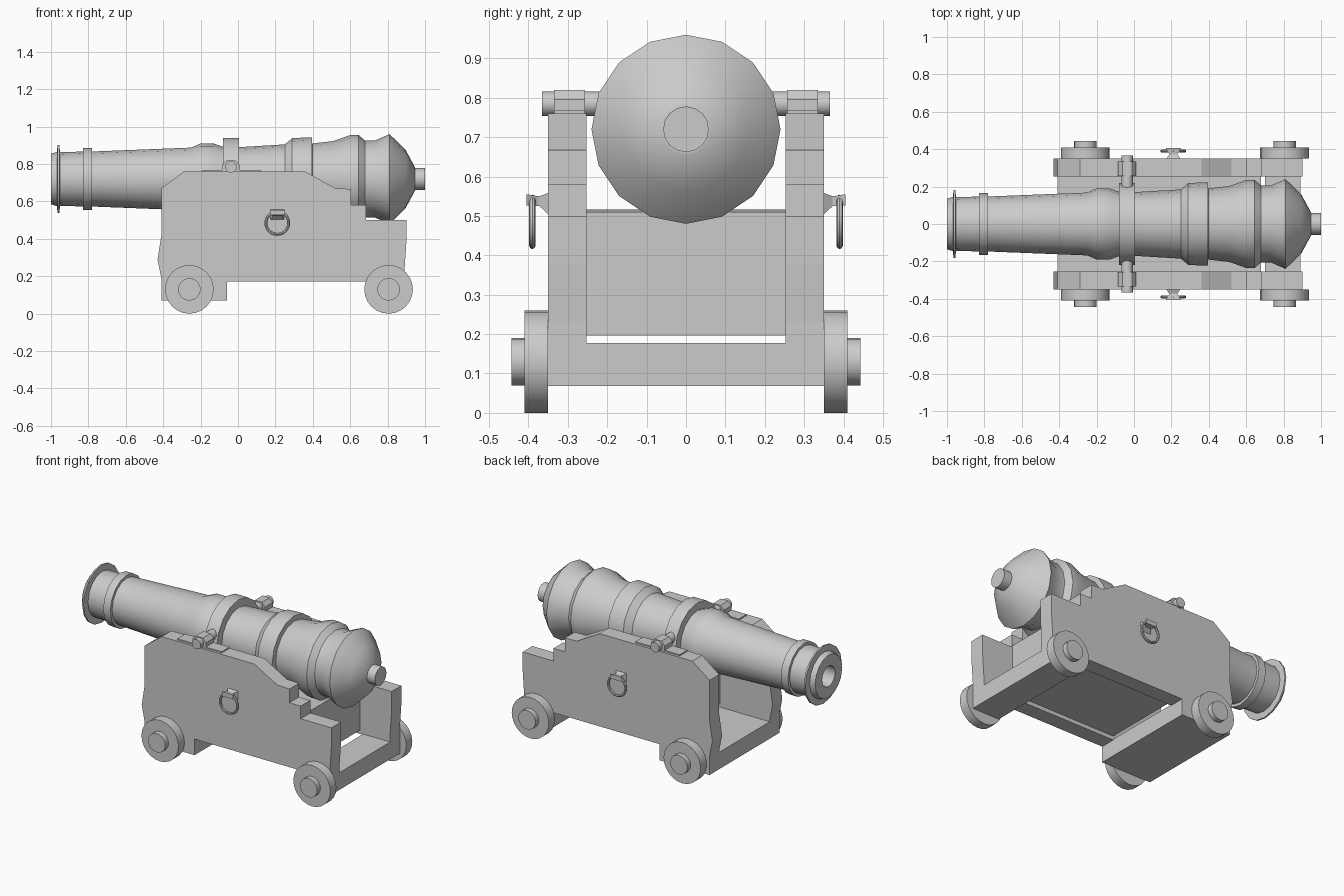
import bpy, bmesh, math
from mathutils import Vector, Matrix

if "Cube" in bpy.data.objects:
    bpy.data.objects.remove(bpy.data.objects["Cube"])


def finish(name, bm, smooth=True):
    bmesh.ops.remove_doubles(bm, verts=bm.verts, dist=1e-5)
    bmesh.ops.recalc_face_normals(bm, faces=bm.faces)
    me = bpy.data.meshes.new(name)
    bm.to_mesh(me)
    bm.free()
    ob = bpy.data.objects.new(name, me)
    bpy.context.collection.objects.link(ob)
    if smooth:
        bpy.ops.object.select_all(action='DESELECT')
        ob.select_set(True)
        bpy.context.view_layer.objects.active = ob
        bpy.ops.object.shade_smooth_by_angle(angle=math.radians(30))
    return ob


def lathe(name, profile, z, steps):
    """Revolve (x, radius) points about the x direction at height z."""
    bm = bmesh.new()
    vs = [bm.verts.new((x, 0, z + r)) for x, r in profile]
    es = [bm.edges.new(p) for p in zip(vs, vs[1:])]
    bmesh.ops.spin(bm, geom=vs + es, cent=(0, 0, z), axis=(1, 0, 0),
                   angle=2 * math.pi, steps=steps)
    bmesh.ops.dissolve_degenerate(bm, edges=bm.edges, dist=1e-6)
    return finish(name, bm)


def prism(name, outline, y0, y1):
    """Extrude an (x, z) outline from y0 to y1."""
    bm = bmesh.new()
    f = bm.faces.new([bm.verts.new((x, y0, z)) for x, z in outline])
    new = bmesh.ops.extrude_face_region(bm, geom=[f])['geom']
    bmesh.ops.translate(bm, vec=(0, y1 - y0, 0),
                        verts=[v for v in new if isinstance(v, bmesh.types.BMVert)])
    return finish(name, bm, False)


def box(name, x0, x1, y0, y1, z0, z1):
    return prism(name, [(x0, z0), (x1, z0), (x1, z1), (x0, z1)], y0, y1)


def rod(name, x, z, r, y0, y1, seg):
    """Cylinder lying along y."""
    bm = bmesh.new()
    m = Matrix.Translation((x, (y0 + y1) / 2, z)) @ Matrix.Rotation(math.pi / 2, 4, 'X')
    bmesh.ops.create_cone(bm, cap_ends=True, segments=seg, radius1=r, radius2=r,
                          depth=abs(y1 - y0), matrix=m)
    return finish(name, bm)


def ring(name, x, y, z, R, r, seg=24, sides=8):
    """Torus facing y."""
    bm = bmesh.new()
    vs = [bm.verts.new((x + R + r * math.cos(a), y + r * math.sin(a), z))
          for a in (2 * math.pi * i / sides for i in range(sides))]
    es = [bm.edges.new((vs[i], vs[(i + 1) % sides])) for i in range(sides)]
    bmesh.ops.spin(bm, geom=vs + es, cent=(x, y, z), axis=(0, 1, 0),
                   angle=2 * math.pi, steps=seg)
    return finish(name, bm)


# Barrel with bore, reinforcing rings and rear knob
lathe("barrel", [
    (-0.55, 0), (-0.55, .065), (-1, .065), (-1, .135), (-.968, .145), (-.965, .183),
    (-.955, .183), (-.952, .143), (-.83, .147), (-.83, .165), (-.78, .165), (-.78, .147),
    (-.25, .168), (-.20, .19), (-.13, .19), (-.08, .172), (0, .17), (.25, .185),
    (.29, .218), (.355, .222), (.395, .222), (.397, .19), (.51, .203), (.60, .235),
    (.645, .235), (.68, .205), (.73, .205), (.81, .24), (.895, .158),
    (.945, .065), (.945, .058), (1, .058), (1, 0)], .72, 16)

# Band around the barrel at the trunnions
lathe("trunnion_band", [(-.08, .16), (-.08, .22), (.005, .22), (.005, .16), (-.08, .16)], .72, 16)

# Carriage side outline with stepped rear
cheek = [(-.41, .07), (-.06, .07), (-.06, .172), (.89, .172), (.89, .23), (.90, .38),
         (.90, .50), (.685, .50), (.685, .58), (.605, .58), (.605, .667), (.52, .67),
         (.36, .76), (-.29, .76), (-.41, .67), (-.41, .42), (-.43, .29), (-.41, .19)]

for s, side in ((-1, "right"), (1, "left")):
    prism("cheek_" + side, cheek, s * .253, s * .35)
    rod("trunnion_" + side, -.037, .785, .031, s * .19, s * .365, 16)
    # Iron strap with raised cap over the trunnion
    prism("cap_strap_" + side, [(-.19, .755), (.12, .755), (.12, .768), (.01, .768),
                                (.01, .795), (-.012, .82), (-.062, .82), (-.085, .795),
                                (-.085, .768), (-.19, .768)], s * .257, s * .335)
    # Wheels and axle ends
    for x, end in ((-.26, "front"), (.805, "rear")):
        rod(f"wheel_{end}_{side}", x, .13, .13, s * .35, s * .41, 24)
        rod(f"axle_end_{end}_{side}", x, .13, .06, s * .40, s * .443, 20)
    # Rope ring and its tapering bracket
    ring("rope_ring_" + side, .21, s * .39, .485, .061, .008)
    bm = bmesh.new()
    for y, hx, z0, z1 in ((.345, .04, .50, .56), (.372, .022, .525, .55),
                          (.375, .022, .525, .55), (.405, .04, .527, .555)):
        for dx, z in ((-hx, z0), (hx, z0), (hx, z1), (-hx, z1)):
            bm.verts.new((.21 + dx, s * y, z))
    bm.verts.ensure_lookup_table()
    v = bm.verts
    for k in range(0, 12, 4):
        for i in range(4):
            j = (i + 1) % 4
            bm.faces.new((v[k + i], v[k + j], v[k + 4 + j], v[k + 4 + i]))
    bm.faces.new(v[0:4])
    bm.faces.new(v[12:16])
    finish("ring_bracket_" + side, bm, False)

# Axle beams and the bed between the sides
box("front_axle_beam", -.41, -.06, -.26, .26, .07, .177)
box("rear_axle_beam", .70, .89, -.35, .35, .068, .177)
prism("bed", [(-.06, .197), (.68, .197), (.68, .51), (-.06, .516)], -.255, .255)
